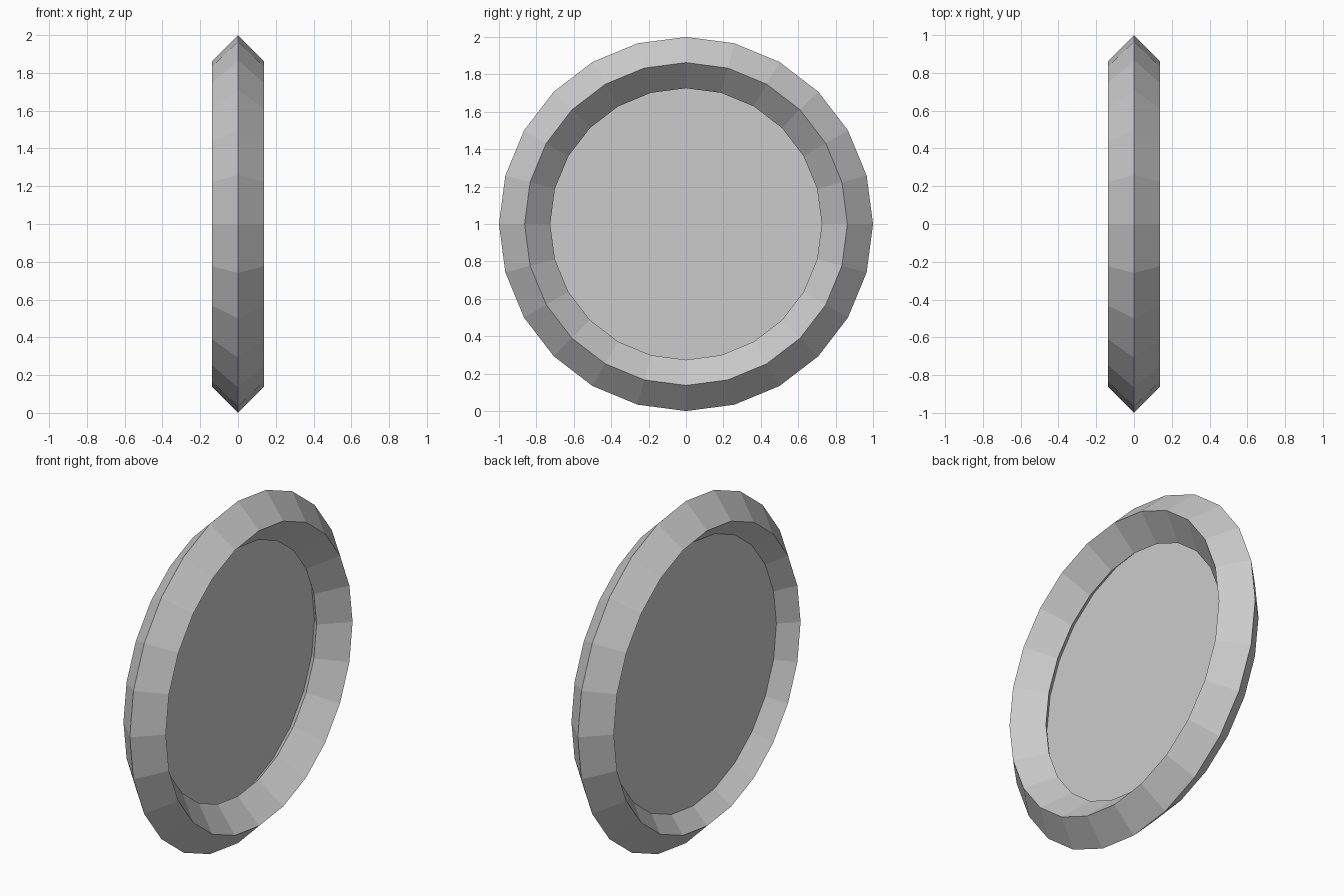
import bpy
from math import pi

if "Cube" in bpy.data.objects:
    bpy.data.objects.remove(bpy.data.objects["Cube"])

SIDES = 24
MAJOR, MINOR = 0.863, 0.137
UPRIGHT = (0, pi / 2, 0)
OFFSET = 0.045   # pane sits slightly behind the ring's inner ridge

# Faceted ring with a diamond cross-section
bpy.ops.mesh.primitive_torus_add(major_segments=SIDES, minor_segments=4,
                                 major_radius=MAJOR, minor_radius=MINOR,
                                 location=(0, 0, 1), rotation=UPRIGHT)
bpy.context.object.name = "frame_ring"

# Flat pane seated against the -x inner slope of the ring
bpy.ops.mesh.primitive_circle_add(vertices=SIDES, radius=MAJOR - MINOR + OFFSET,
                                  fill_type='NGON',
                                  location=(-OFFSET, 0, 1), rotation=UPRIGHT)
bpy.context.object.name = "centre_pane"
